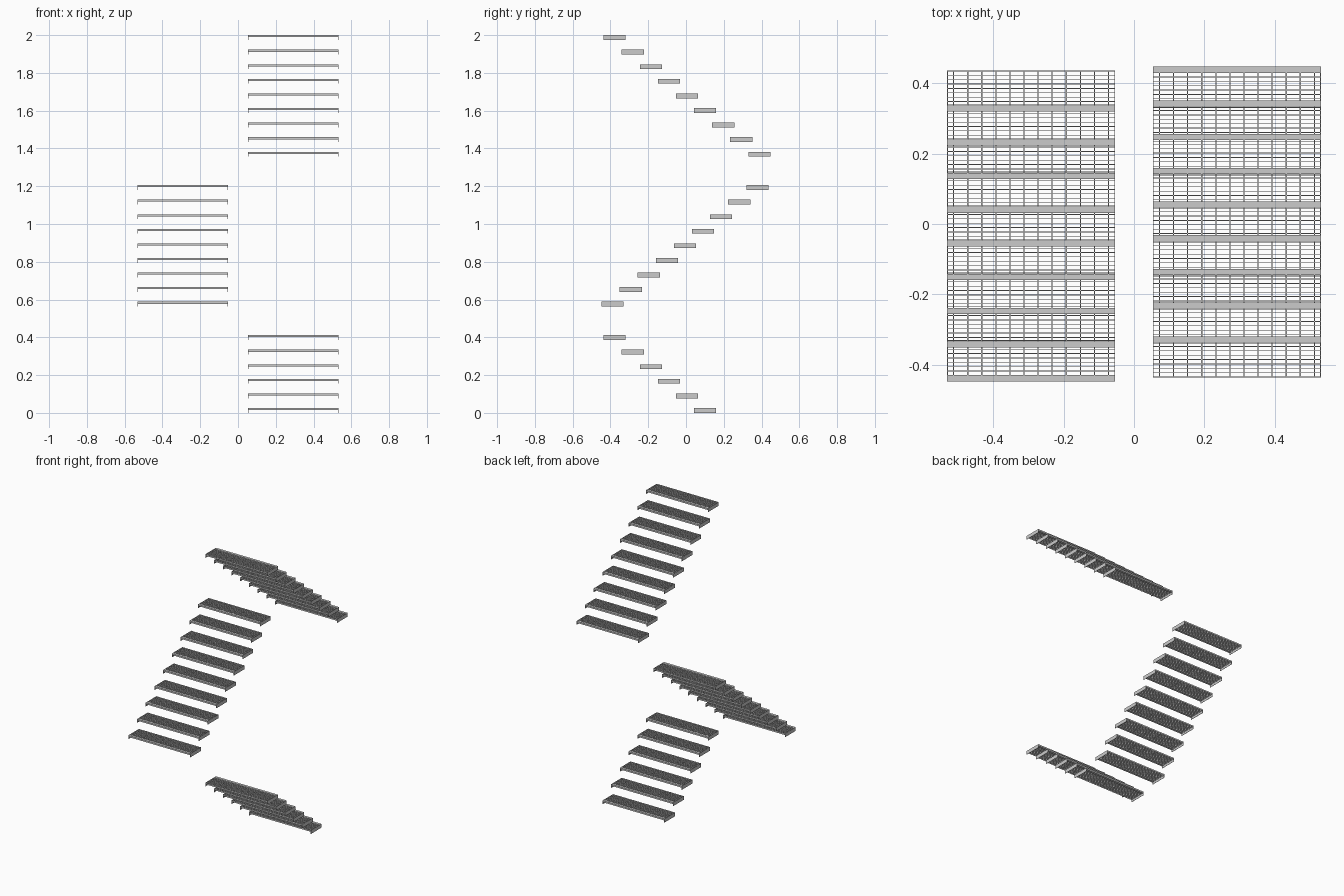
import bpy, bmesh
from mathutils import Matrix, Vector

if "Cube" in bpy.data.objects:
    bpy.data.objects.remove(bpy.data.objects["Cube"])

W, D = 0.477, 0.117          # tread width and depth
GRID_H, PLATE_H = 0.011, 0.0255
NOSE = 0.0175
RISE, GOING = 0.0772, 0.09575


def box(bm, lo, hi):
    lo, hi = Vector(lo), Vector(hi)
    size = hi - lo
    m = Matrix.Translation((lo + hi) / 2) @ Matrix.Diagonal((*size, 1))
    bmesh.ops.create_cube(bm, size=1, matrix=m)


# One grating tread: top at z = 0, nosing toward -y
def tread_mesh():
    bm = bmesh.new()
    x, y = W / 2, D / 2
    t = 0.002
    # end plates
    for s in (-1, 1):
        a, b = sorted((s * x, s * (x - t)))
        box(bm, (a, -y, -PLATE_H), (b, y, 0))
    # nosing strip
    box(bm, (-x + t, -y, -GRID_H), (x - t, -y + NOSE, 0))
    # long bearing bars
    n = 8
    first, last = -y + NOSE + 0.0115, y - t / 2
    for i in range(n):
        c = first + (last - first) * i / (n - 1)
        box(bm, (-x + t, c - t / 2, -GRID_H), (x - t, c + t / 2, 0))
    # cross rods
    for i in range(12):
        c = (i - 5.5) * 0.04
        box(bm, (c - 0.0016, -y + NOSE, -0.0035), (c + 0.0016, y - t / 2, -0.0003))
    me = bpy.data.meshes.new("grating_tread")
    bm.to_mesh(me)
    bm.free()
    return me


mesh = tread_mesh()


# A flight is placed from its top tread downward; side=1 climbs toward -y
def flight(name, count, top, side):
    for i in range(count):
        ob = bpy.data.objects.new(f"{name}_tread_{count - i}", mesh)
        ob.location = (side * 0.2925, side * (-0.3775 + i * GOING), top - i * RISE)
        ob.rotation_euler.z = 3.14159265 if side > 0 else 0
        bpy.context.collection.objects.link(ob)


flight("lower_flight", 6, 5 * RISE + PLATE_H, 1)
flight("middle_flight", 9, 1.206, -1)
flight("upper_flight", 9, 2.0, 1)
